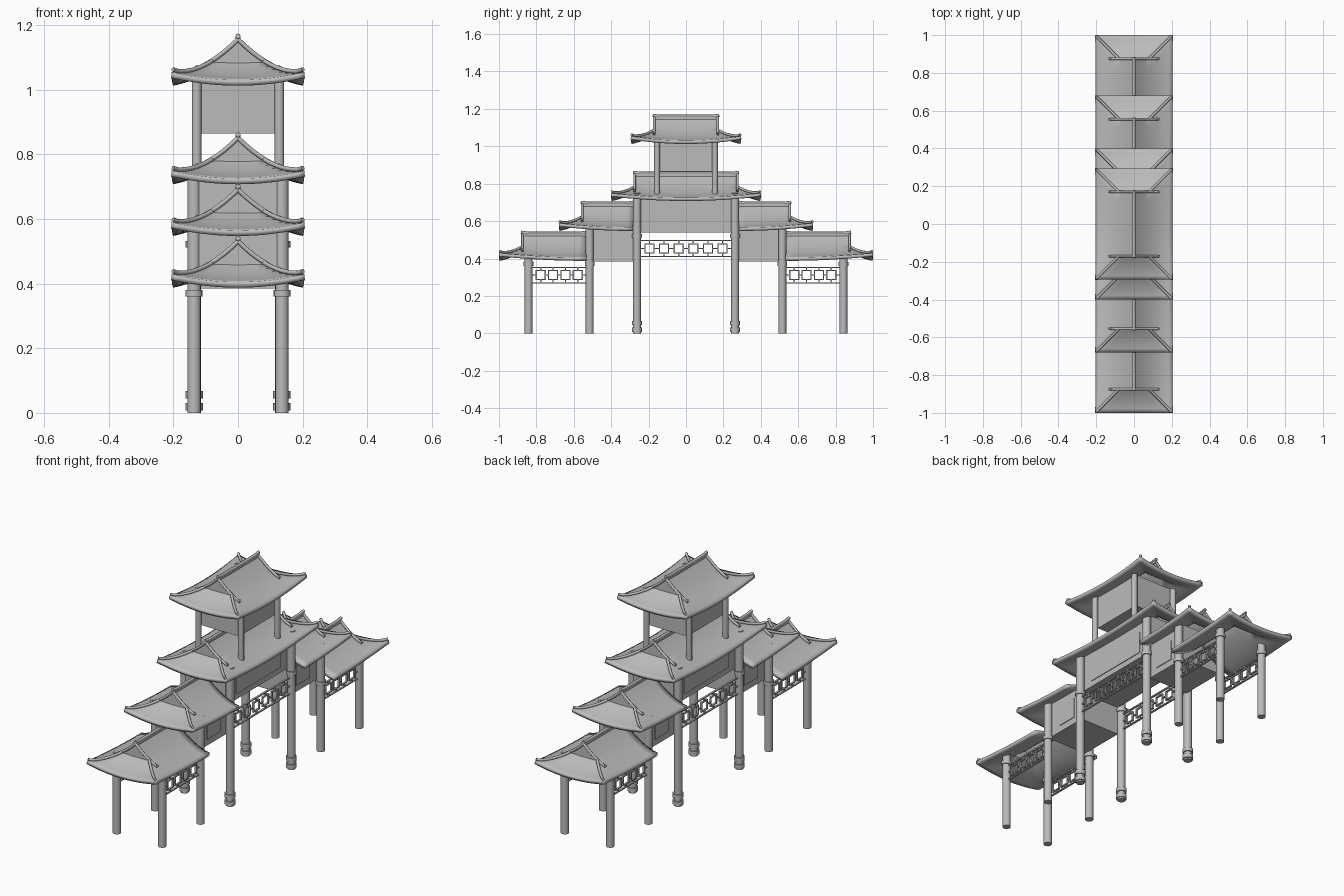
import bpy, bmesh
from math import pi

cube = bpy.data.objects.get("Cube")
if cube:
    bpy.data.objects.remove(cube)

stone = bpy.data.materials.new("grey_stone")
stone.use_nodes = True
grey = (0.5, 0.5, 0.5, 1)
stone.diffuse_color = grey
stone.node_tree.nodes["Principled BSDF"].inputs["Base Color"].default_value = grey

HALF = 0.205      # roof half width
SKIRT = 0.125     # depth of the hipped skirt
COL_X = 0.136     # column offset from the centre line
WALL_X = 0.12


def finish(name, bm, smooth=None):
    mesh = bpy.data.meshes.new(name)
    bm.to_mesh(mesh)
    bm.free()
    mesh.materials.append(stone)
    ob = bpy.data.objects.new(name, mesh)
    bpy.context.collection.objects.link(ob)
    if smooth:
        activate(ob)
        bpy.ops.object.shade_smooth_by_angle(angle=smooth)
    return ob


def activate(ob):
    bpy.ops.object.select_all(action='DESELECT')
    ob.select_set(True)
    bpy.context.view_layer.objects.active = ob


def add_box(bm, x, y, z):
    """Box from three (min, max) ranges."""
    verts = bmesh.ops.create_cube(bm, size=1)["verts"]
    for v in verts:
        for i, (a, b) in enumerate((x, y, z)):
            v.co[i] = (a + b) / 2 + v.co[i] * (b - a)


def box(name, x, y, z):
    bm = bmesh.new()
    add_box(bm, x, y, z)
    finish(name, bm)


def column(name, x, y, profile, sides=16):
    """Lathe a (radius, z) profile around a vertical axis."""
    bm = bmesh.new()
    pts = [(0, profile[0][1])] + profile + [(0, profile[-1][1])]
    vs = [bm.verts.new((r, 0, z)) for r, z in pts]
    es = [bm.edges.new(p) for p in zip(vs, vs[1:])]
    bmesh.ops.spin(bm, geom=vs + es, axis=(0, 0, 1), cent=(0, 0, 0), steps=sides, angle=2 * pi)
    bmesh.ops.remove_doubles(bm, verts=bm.verts, dist=0.0001)
    bmesh.ops.recalc_face_normals(bm, faces=bm.faces)
    bmesh.ops.translate(bm, verts=bm.verts, vec=(x, y, 0))
    finish(name, bm, 0.6)


def ring(z, h, r, out):
    """Profile points for a raised band on a column."""
    return [(r, z), (out, z), (out, z + h), (r, z + h)]


def tube(name, pts, r):
    cu = bpy.data.curves.new(name, 'CURVE')
    cu.dimensions = '3D'
    cu.bevel_depth = r
    cu.bevel_resolution = 2
    cu.use_fill_caps = True
    sp = cu.splines.new('POLY')
    sp.points.add(len(pts) - 1)
    for p, co in zip(sp.points, pts):
        p.co = (*co, 1)
    cu.materials.append(stone)
    ob = bpy.data.objects.new(name, cu)
    bpy.context.collection.objects.link(ob)
    activate(ob)
    bpy.ops.object.convert(target='MESH')


def rise(d):
    """Concave roof height at distance d in from the eave."""
    s = d / HALF
    return 0.12 * (0.3 * s + 0.7 * s * s)


def roof(name, z, outer, inner=None, side=1):
    """Hip and gable roof; with an inner limit it is a half roof ending at a wall."""
    start = -outer if inner is None else inner
    gable = outer - SKIRT

    def lift(x, y):
        v = abs(y) / outer if inner is None else (y - inner) / (outer - inner)
        return 0.025 * (x / HALF) ** 2 * v ** 2

    def height(x, d):
        return z + rise(min(HALF - abs(x), d))

    # rows are (y, distance limit); the doubled row makes the upright gable
    steps = [SKIRT * i / 6 for i in range(7)]
    end = [(outer - d, d) for d in reversed(steps)]
    inside = gable if inner is None else start
    n = 8
    rows = [(-inside + 2 * gable * i / n, HALF) if inner is None else
            (start + (gable - start) * i / n, HALF) for i in range(n + 1)]
    rows += end
    if inner is None:
        rows = [(-y, d) for y, d in reversed(end)] + rows
    ds = steps + [SKIRT + (HALF - SKIRT) * i / 4 for i in range(1, 5)]
    xs = [d - HALF for d in ds] + [HALF - d for d in reversed(ds[:-1])]
    bm = bmesh.new()
    grid = [[bm.verts.new((x, side * y, height(x, d) + lift(x, y))) for x in xs] for y, d in rows]
    for a, b in zip(grid, grid[1:]):
        for i in range(len(xs) - 1):
            q = [a[i], a[i + 1], b[i + 1], b[i]]
            if any((p.co - r.co).length > 1e-6 for p, r in ((q[0], q[3]), (q[1], q[2]))):
                bm.faces.new(q if side > 0 else q[::-1])
    bmesh.ops.remove_doubles(bm, verts=bm.verts, dist=0.00001)
    ob = finish(name, bm, 0.5)
    mod = ob.modifiers.new("thickness", 'SOLIDIFY')
    mod.thickness = 0.018
    mod.offset = -1

    # main ridge, a thin wall capped by a round tile with raised tips
    top = z + 0.12
    y0, y1 = sorted((side * start if inner else -gable, side * gable))
    box(name + "_ridge", (-0.006, 0.006), (y0, y1), (top - 0.01, top + 0.012))
    tips = [(0, y0 - 0.008 * (inner is None or side < 0), top + 0.016),
            (0, y0 + 0.03, top + 0.011), (0, y1 - 0.03, top + 0.011),
            (0, y1 + 0.008 * (inner is None or side > 0), top + 0.016)]
    tube(name + "_ridge_cap", tips, 0.008)

    # descending gable ridges and hip ridges
    for e in ((1, -1) if inner is None else (side,)):
        for sx in (1, -1):
            pts = []
            for i in range(7):
                x = 0.127 * i / 6
                pts.append((sx * x, e * gable, height(x, HALF) + lift(x, gable) + 0.006))
            pts.append((sx * 0.132, e * gable, pts[-1][2] + 0.008))
            tube(name + "_gable_ridge", pts, 0.007)
            pts = []
            for d in reversed(steps):
                x, y = HALF - d, outer - d
                pts.append((sx * x, e * y, height(x, d) + lift(x, y) + 0.005))
            pts[-1] = (sx * (HALF - 0.004), e * (outer - 0.004), pts[-1][2] + 0.003)
            tube(name + "_hip_ridge", pts, 0.007)


def lattice(name, x, y0, y1, z0, z1, count, pitch):
    """Openwork screen: two rails and a row of square frames."""
    bm = bmesh.new()
    t, s = 0.003, 0.024
    xr = (x - 0.005, x + 0.005)
    mid, zc = (y0 + y1) / 2, (z0 + z1) / 2

    def bar(ya, yb, za, zb):
        add_box(bm, xr, (ya - t, yb + t), (za - t, zb + t))

    for z in (z0, z1):
        bar(y0, y1, z, z)
    centres = [mid + (i - (count - 1) / 2) * pitch for i in range(count)]
    for c in centres:
        for k in (-s, s):
            bar(c - s, c + s, zc + k, zc + k)
            bar(c + k, c + k, zc - s, zc + s)
        bar(c, c, z0, zc - s)
        bar(c, c, zc + s, z1)
    for a, b in zip([y0 - s] + centres, centres + [y1 + s]):
        bar(a + s, b - s, zc, zc)
    finish(name, bm)


# Roofs
roof("top_roof", 1.03, 0.295)
roof("centre_roof", 0.725, 0.4)
for s in (1, -1):
    roof("middle_wing_roof", 0.565, 0.68, 0.283, s)
    roof("outer_wing_roof", 0.405, 1.0, 0.533, s)

# Walls
box("top_wall", (-0.113, 0.113), (-0.15, 0.15), (0.865, 1.045))
box("centre_wall", (-WALL_X, WALL_X), (-0.278, 0.278), (0.54, 0.745))
for s in (1, -1):
    box("wing_wall", (-WALL_X, WALL_X), sorted((s * 0.27, s * 0.528)), (0.385, 0.585))

# Columns, screens and wall panels, mirrored left/right and front/back
R = 0.021
for sx in (1, -1):
    x = sx * COL_X
    px = sorted((sx * WALL_X, sx * (WALL_X + 0.004)))
    box("centre_panel", px, (-0.19, 0.19), (0.57, 0.69))
    lattice("centre_screen", x, -0.245, 0.245, 0.41, 0.497, 6, 0.078)
    for s in (1, -1):
        column("top_column", sx * 0.128, s * 0.155, [(0.015, 0.735), (0.015, 1.05)])
        column("centre_column", x, s * 0.262,
               [(R, 0)] + ring(0.008, 0.022, R, 0.027) + ring(0.045, 0.022, R, 0.027)
               + ring(0.512, 0.02, R, 0.026) + [(R, 0.75)])
        column("middle_column", x, s * 0.515,
               [(R, 0)] + ring(0.36, 0.02, R, 0.026) + [(R, 0.585)])
        column("outer_column", x, s * 0.842,
               [(R, 0)] + ring(0.36, 0.02, R, 0.026) + [(R, 0.425)])
        lattice("wing_screen", x, *sorted((s * 0.53, s * 0.825)), 0.27, 0.352, 4, 0.066)
        box("wing_panel", px, sorted((s * 0.325, s * 0.44)), (0.42, 0.53))
